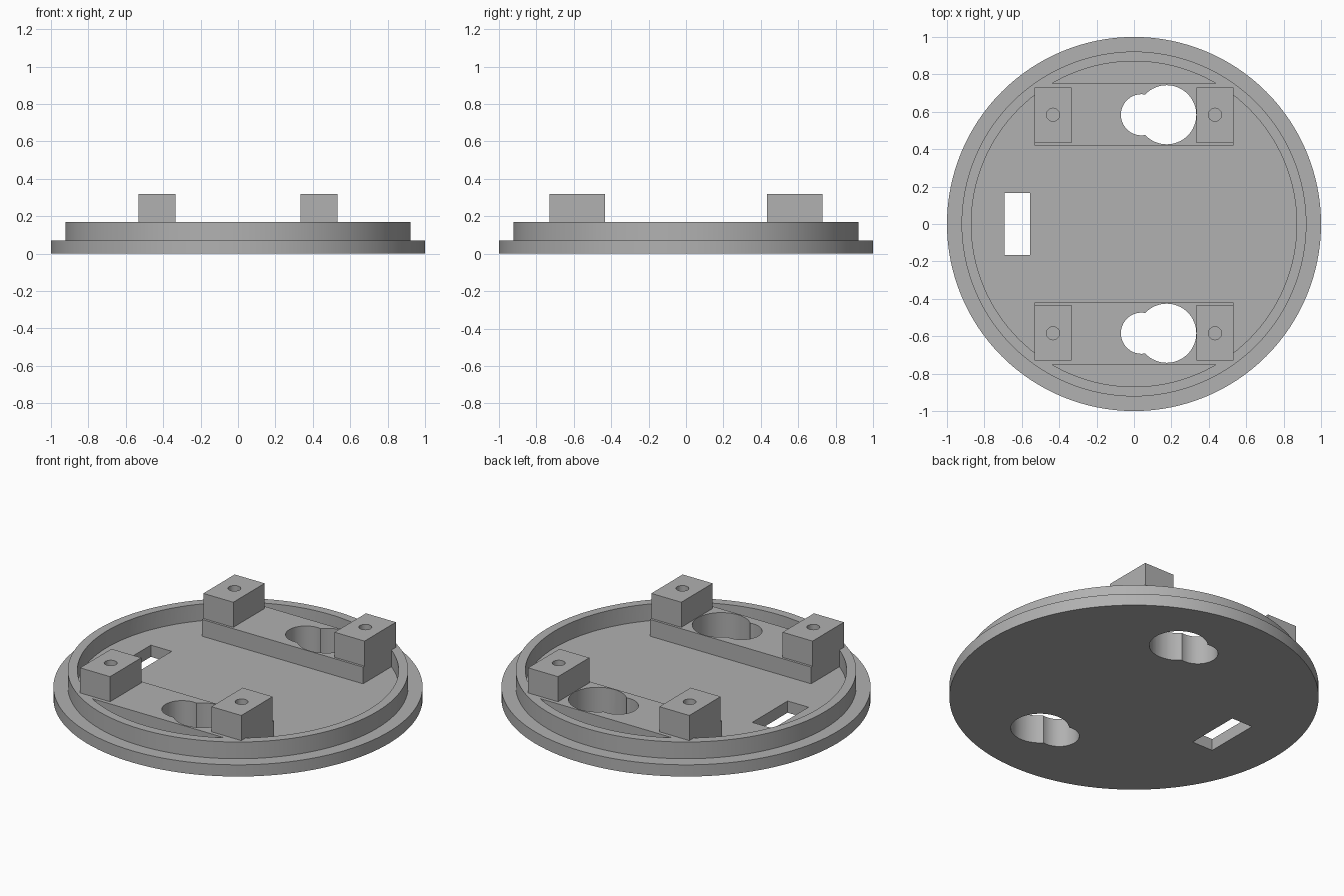
import bpy
import bmesh
import math
from mathutils import Matrix, Vector

cube = bpy.data.objects.get("Cube")
if cube:
    bpy.data.objects.remove(cube, do_unlink=True)

grey = bpy.data.materials.new("plain grey")
grey.use_nodes = True
grey.diffuse_color = (0.44, 0.44, 0.44, 1)
grey.node_tree.nodes["Principled BSDF"].inputs["Base Color"].default_value = (0.44, 0.44, 0.44, 1)


def make_object(name, bm):
    bmesh.ops.recalc_face_normals(bm, faces=bm.faces)
    mesh = bpy.data.meshes.new(name)
    bm.to_mesh(mesh)
    bm.free()
    mesh.materials.append(grey)
    obj = bpy.data.objects.new(name, mesh)
    bpy.context.collection.objects.link(obj)
    return obj


def box(name, low, high):
    low, high = Vector(low), Vector(high)
    bm = bmesh.new()
    bmesh.ops.create_cube(bm, size=1)
    bmesh.ops.scale(bm, vec=high - low, verts=bm.verts)
    bmesh.ops.translate(bm, vec=(low + high) / 2, verts=bm.verts)
    return make_object(name, bm)


def cylinder(name, x, y, radius, bottom, top, sides=64):
    bm = bmesh.new()
    bmesh.ops.create_cone(bm, cap_ends=True, segments=sides, radius1=radius, radius2=radius,
                          depth=top - bottom,
                          matrix=Matrix.Translation((x, y, (bottom + top) / 2)))
    return make_object(name, bm)


def cut(target, cutter):
    """Subtract the cutter from the target, then discard it."""
    cutter.hide_render = True
    mod = target.modifiers.new("cut", 'BOOLEAN')
    mod.operation = 'DIFFERENCE'
    mod.solver = 'EXACT'
    mod.object = cutter
    bpy.context.view_layer.update()
    result = bpy.data.meshes.new_from_object(
        target.evaluated_get(bpy.context.evaluated_depsgraph_get()))
    target.modifiers.clear()
    target.data = result
    bpy.data.objects.remove(cutter, do_unlink=True)


def smooth(obj):
    bpy.ops.object.select_all(action='DESELECT')
    obj.select_set(True)
    bpy.context.view_layer.objects.active = obj
    bpy.ops.object.shade_smooth_by_angle(angle=math.radians(30))


floor_z, rim_z, block_z = 0.07, 0.17, 0.32

# Stepped round base: flange profile turned around the z axis
bm = bmesh.new()
profile = [(0, 0), (1, 0), (1, floor_z), (0.922, floor_z), (0.922, rim_z), (0, rim_z)]
verts = [bm.verts.new((r, 0, z)) for r, z in profile]
edges = [bm.edges.new(pair) for pair in zip(verts, verts[1:])]
bmesh.ops.spin(bm, geom=verts + edges, cent=(0, 0, 0), axis=(0, 0, 1),
               angle=2 * math.pi, steps=128, use_merge=True)
bmesh.ops.remove_doubles(bm, verts=bm.verts, dist=0.0001)
base = make_object("base_plate", bm)

# Sunken well inside the rim, leaving two raised pads
well = cylinder("well_cutter", 0, 0, 0.87, floor_z, 0.3, 128)
for side in (-1, 1):
    y1, y2 = sorted((side * 0.42, side * 0.752))
    cut(well, box("pad_shape", (-0.533, y1, 0), (0.533, y2, 0.4)))
cut(base, well)

# Keyhole openings through the pads, and the cable slot
for side in (-1, 1):
    for x, radius in ((0.04, 0.11), (0.175, 0.158)):
        cut(base, cylinder("keyhole_cutter", x, side * 0.584, radius, -0.2, 0.5))
cut(base, box("slot_cutter", (-0.693, -0.167, -0.2), (-0.555, 0.167, 0.5)))
smooth(base)

# Four mounting blocks with screw holes
for end, front in ((-1, "front"), (1, "back")):
    for side, hand in ((-1, "right"), (1, "left")):
        x1, x2 = sorted((side * 0.335, side * 0.533))
        y1, y2 = sorted((end * 0.434, end * 0.73))
        block = box(f"{front}_{hand}_block", (x1, y1, rim_z), (x2, y2, block_z))
        cut(block, cylinder("screw_cutter", side * 0.433, end * 0.584, 0.035, 0, 0.5, 32))
        smooth(block)
